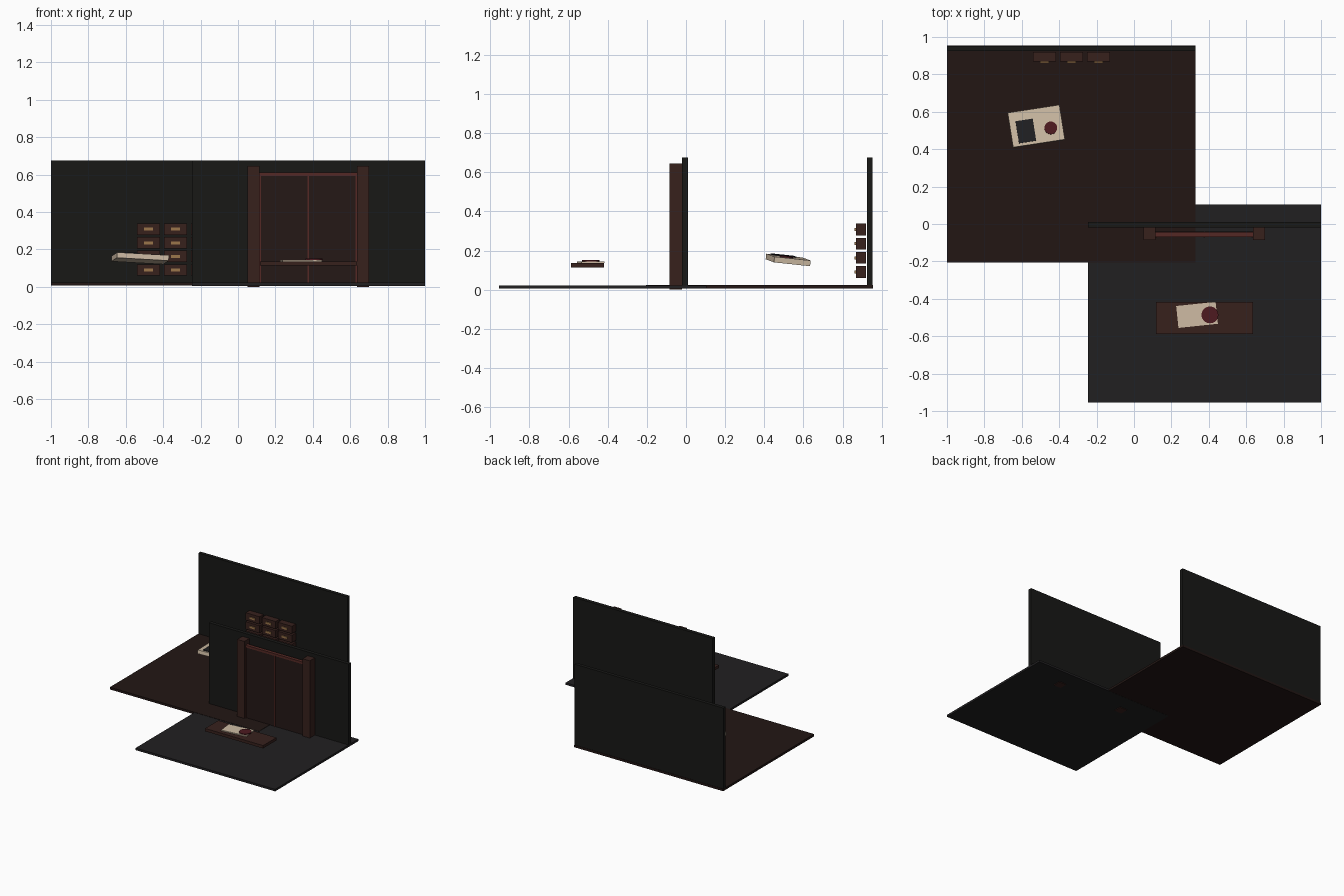
import bpy
from math import radians
from mathutils import Matrix, Vector, Euler

if "Cube" in bpy.data.objects:
    bpy.data.objects.remove(bpy.data.objects["Cube"])


def mat(name, r, g, b):
    m = bpy.data.materials.new(name)
    m.diffuse_color = (r, g, b, 1)
    m.use_nodes = True
    m.node_tree.nodes["Principled BSDF"].inputs["Base Color"].default_value = m.diffuse_color
    return m


STONE = mat("stone", .015, .014, .015)
FLOOR = mat("dark_floorboards", .016, .008, .007)
WALL = mat("dark_plaster", .009, .009, .008)
WOOD = mat("wood", .038, .015, .012)
DOOR = mat("door_wood", .018, .009, .008)
RED = mat("red_lacquer", .09, .022, .018)
PAPER = mat("paper", .62, .50, .37)
BRASS = mat("brass", .33, .18, .07)
WAX = mat("wax", .075, .010, .014)
INK = mat("ink", .014, .014, .016)


def box(name, x, y, z, m):
    """Axis-aligned box from (min, max) ranges."""
    bpy.ops.mesh.primitive_cube_add(size=1)
    o = bpy.context.object
    o.name = name
    lo, hi = zip(x, y, z)
    lo, hi = Vector(lo), Vector(hi)
    o.data.transform(Matrix.Diagonal((*(hi - lo), 1)))
    o.location = (lo + hi) / 2
    o.data.materials.append(m)
    return o


def disc(name, loc, r, h, m):
    bpy.ops.mesh.primitive_cylinder_add(vertices=32, radius=r, depth=h, location=loc)
    o = bpy.context.object
    o.name = name
    o.data.materials.append(m)
    bpy.ops.object.shade_smooth_by_angle()
    return o


# Two overlapping floors, each with a rear wall
box("front_floor", (-.245, 1), (-.955, .105), (.005, .022), STONE)
box("front_wall", (-.245, 1), (-.02, .01), (.022, .675), WALL)
box("back_floor", (-1, .33), (-.205, .955), (.006, .024), FLOOR)
box("back_wall", (-1, .33), (.924, .952), (.022, .675), WALL)

# Doorway: posts, lintel, two leaves and thin red trim
for side, x in (("left", .052), ("right", .636)):
    box(side + "_post", (x, x + .064), (-.085, -.02), (0, .645), WOOD)
box("lintel", (.116, .636), (-.07, -.043), (.592, .61), RED)
for side, x in (("left", .116), ("right", .378)):
    box(side + "_door", (x, x + .258), (-.066, -.04), (.022, .592), DOOR)
for name, x in (("left", .116), ("middle", .3725), ("right", .629)):
    box(name + "_door_trim", (x, x + .007), (-.071, -.045), (.022, .592), RED)

# Low table with a letter and wax seal
box("table", (.117, .635), (-.587, -.418), (.113, .136), WOOD)
letter = box("letter", (.231, .443), (-.545, -.427), (.136, .144), PAPER)
letter.rotation_euler.z = radians(6)
disc("table_seal", (.406, -.486, .147), .045, .008, WAX)

# Drawers on the back wall, three columns by four rows
for c in range(3):
    for r in range(4):
        x, z = -.478 + .144 * c, .09 + .0725 * r
        box("drawer", (x - .062, x + .062), (.869, .919), (z - .03, z + .03), WOOD)
        box("drawer_handle", (x - .024, x + .024), (.862, .87), (z - .008, z + .008), BRASS)

# Tilted floating ledger with an ink panel and seal
ledger = [
    box("ledger", (-.14, .14), (-.094, .094), (-.0145, .0145), PAPER),
    box("ledger_panel", (-.106, -.013), (-.078, .042), (.0145, .02), INK),
    disc("ledger_seal", (.075, -.022, .018), .034, .008, WAX),
]
tilt = Euler((radians(-6), radians(3.2), radians(8.7))).to_matrix().to_4x4()
place = Matrix.Translation((-.523, .522, .152)) @ tilt
for o in ledger:
    o.matrix_world = place @ Matrix.Translation(o.location)
